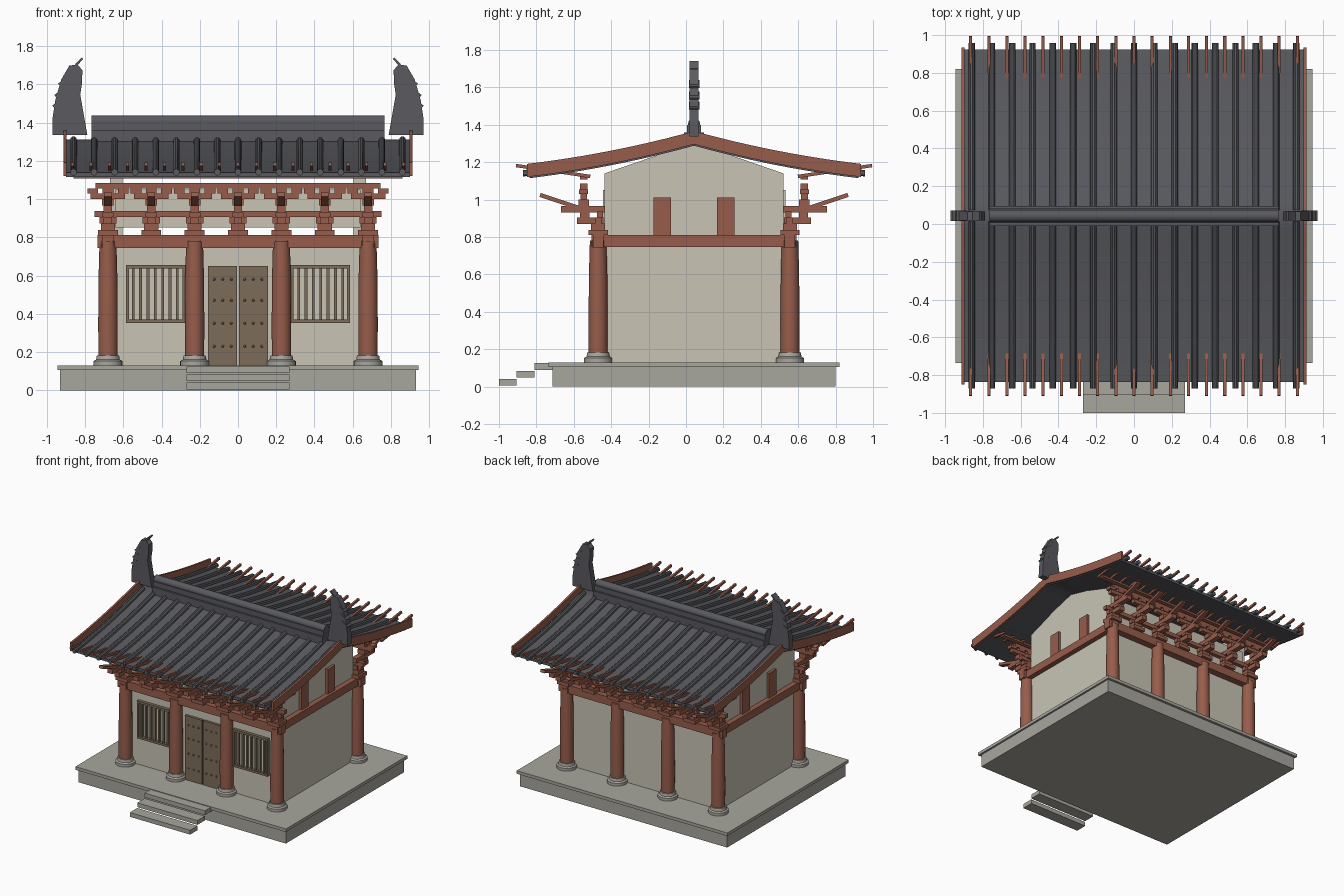
import bpy, bmesh
from math import cos, sin, pi
from mathutils import Matrix, Vector

if "Cube" in bpy.data.objects:
    bpy.data.objects.remove(bpy.data.objects["Cube"])

YC = 0.043  # the hall's centre line, front/back mirror plane


def mat(name, c):
    m = bpy.data.materials.new(name)
    m.diffuse_color = (*c, 1)
    m.use_nodes = True
    m.node_tree.nodes["Principled BSDF"].inputs["Base Color"].default_value = m.diffuse_color
    return m


STONE = mat("stone", (0.39, 0.38, 0.34))
RED = mat("red_timber", (0.31, 0.11, 0.07))
DOOR = mat("brown_timber", (0.20, 0.15, 0.10))
WALL = mat("plaster", (0.58, 0.55, 0.46))
TILE = mat("roof_tile", (0.10, 0.102, 0.115))


class Part:
    """Collects primitives into one named mesh object."""
    def __init__(self, name, material):
        self.name, self.m, self.bm = name, material, bmesh.new()

    def box(self, x0, x1, y0, y1, z0, z1):
        M = Matrix.Translation(((x0 + x1) / 2, (y0 + y1) / 2, (z0 + z1) / 2))
        S = Matrix.Diagonal((abs(x1 - x0), abs(y1 - y0), abs(z1 - z0), 1))
        bmesh.ops.create_cube(self.bm, size=1, matrix=M @ S)

    def dbox(self, s, x0, x1, d0, d1, z0, z1):  # distances from the centre line
        self.box(x0, x1, YC + s * d0, YC + s * d1, z0, z1)

    def beam(self, p, q, w, h):  # slanted square bar
        p, q = Vector(p), Vector(q)
        R = (q - p).to_track_quat('Y', 'Z').to_matrix().to_4x4()
        S = Matrix.Diagonal((w, (q - p).length, h, 1))
        bmesh.ops.create_cube(self.bm, size=1, matrix=Matrix.Translation((p + q) / 2) @ R @ S)

    def rings(self, rings):  # skin a list of rings, with end caps
        vs = [[self.bm.verts.new(p) for p in r] for r in rings]
        n = len(vs[0])
        for a, b in zip(vs, vs[1:]):
            for i in range(n):
                self.bm.faces.new((a[i], a[(i + 1) % n], b[(i + 1) % n], b[i]))
        self.bm.faces.new(vs[0])
        self.bm.faces.new(vs[-1])

    def lathe(self, x, y, prof, n=28):
        self.rings([[(x + r * cos(2 * pi * i / n), y + r * sin(2 * pi * i / n), z)
                     for i in range(n)] for r, z in prof])

    def done(self, smooth=False):
        bmesh.ops.recalc_face_normals(self.bm, faces=self.bm.faces[:])
        me = bpy.data.meshes.new(self.name)
        self.bm.to_mesh(me)
        self.bm.free()
        me.materials.append(self.m)
        o = bpy.data.objects.new(self.name, me)
        bpy.context.collection.objects.link(o)
        if smooth:
            bpy.ops.object.select_all(action='DESELECT')
            o.select_set(True)
            bpy.context.view_layer.objects.active = o
            bpy.ops.object.shade_smooth_by_angle(angle=0.6)


# stone platform and steps
p = Part("platform", STONE)
p.box(-0.93, 0.93, -0.715, 0.80, 0, 0.105)
p.box(-0.945, 0.945, -0.735, 0.82, 0.105, 0.13)
p.done()
p = Part("steps", STONE)
for i in range(3):
    p.box(-0.27, 0.27, -1 + 0.095 * i, -0.905 + 0.095 * i, 0.005 + 0.0425 * i, 0.04 + 0.0425 * i)
p.done()

# columns and their stone bases
COLS = (-0.68, -0.227, 0.227, 0.68)
cols, bases = Part("columns", RED), Part("column_bases", STONE)
for s in (-1, 1):
    for x in COLS:
        y = YC + s * 0.513
        cols.lathe(x, y, [(0.05, 0.175), (0.051, 0.35), (0.049, 0.6), (0.044, 0.78)])
        bases.lathe(x, y, [(0.075, 0.13), (0.075, 0.153), (0.062, 0.16), (0.058, 0.182)])
cols.done(True)
bases.done(True)

# tie beams round the column heads
p = Part("tie_beams", RED)
for s in (-1, 1):
    p.dbox(s, -0.735, 0.735, 0.483, 0.54, 0.745, 0.812)
    p.box(s * 0.65, s * 0.71, YC - 0.548, YC + 0.548, 0.747, 0.81)
p.done()

# plaster walls, bracket infill panels and gables
p = Part("walls", WALL)
for s in (-1, 1):
    p.dbox(s, -0.64, 0.64, 0.45, 0.478, 0.13, 0.75)
    p.dbox(s, -0.64, 0.64, 0.462, 0.488, 0.85, 1.05)
    p.rings([[(x, YC - 0.478, 0.13), (x, YC + 0.478, 0.13), (x, YC + 0.478, 1.14),
              (x, YC, 1.305), (x, YC - 0.478, 1.14)] for x in (s * 0.605, s * 0.668)])
p.done()
p = Part("gable_posts", RED)
for s in (-1, 1):
    for y in (-0.127, 0.213):
        p.box(s * 0.65, s * 0.69, y - 0.046, y + 0.046, 0.80, 1.01)
p.done()

# double door with studs
p = Part("door_leaves", DOOR)
for s in (-1, 1):
    p.box(s * 0.004, s * 0.158, -0.455, -0.43, 0.13, 0.65)
p.done()
p = Part("door_studs", DOOR)
for s in (-1, 1):
    for x in (0.035, 0.08, 0.125):
        for z in (0.23, 0.35, 0.47, 0.58):
            M = Matrix.Translation((s * x, -0.455, z))
            bmesh.ops.create_uvsphere(p.bm, u_segments=8, v_segments=6, radius=0.007, matrix=M)
p.done(True)

# lattice windows
p = Part("windows", DOOR)
for s in (-1, 1):
    for z in (0.352, 0.638):
        p.box(s * 0.275, s * 0.585, -0.46, -0.43, z, z + 0.018)
    for x in (0.275, 0.57):
        p.box(s * x, s * (x + 0.015), -0.458, -0.43, 0.36, 0.65)
    for i in range(7):
        x = 0.31 + i * 0.0385
        p.box(s * x, s * (x + 0.014), -0.452, -0.43, 0.36, 0.65)
p.done()

# bracket sets above the columns and between them
p = Part("bracket_sets", RED)
for s in (-1, 1):
    for i in range(-3, 4):
        x = i * 0.2267
        for w, z0, z1 in ((0.052, 0.81, 0.838), (0.037, 0.838, 0.872)):
            p.dbox(s, x - w, x + w, 0.513 - w, 0.513 + w, z0, z1)
        p.dbox(s, x - 0.045, x + 0.045, 0.495, 0.53, 0.872, 0.905)
        p.dbox(s, x - 0.022, x + 0.022, 0.48, 0.625, 0.87, 0.905)
        p.dbox(s, x - 0.03, x + 0.03, 0.56, 0.61, 0.905, 0.93)
        p.dbox(s, x - 0.022, x + 0.022, 0.475, 0.71, 0.93, 0.965)
        p.dbox(s, x - 0.03, x + 0.03, 0.562, 0.617, 0.965, 1.0)
        p.beam((x, YC + s * 0.56, 0.937), (x, YC + s * 0.823, 1.025), 0.04, 0.022)
        p.dbox(s, x - 0.09, x + 0.09, 0.572, 0.608, 1.0, 1.03)
        for dx in (-0.08, 0, 0.08):
            p.dbox(s, x + dx - 0.028, x + dx + 0.028, 0.566, 0.614, 1.03, 1.055)
p.done()
p = Part("purlins", RED)
for s in (-1, 1):
    p.dbox(s, -0.75, 0.75, 0.488, 0.52, 0.905, 0.937)
    p.dbox(s, -0.745, 0.745, 0.57, 0.61, 1.055, 1.085)
    p.dbox(s, -0.86, 0.86, 0.57, 0.61, 1.108, 1.125)
p.done()

# upturned eave rafters
p = Part("eave_rafters", RED)
for s in (-1, 1):
    for i in range(19):
        x = -0.865 + i * 0.0961
        p.beam((x, YC + s * 0.555, 1.124), (x, YC + s * 0.952, 1.182), 0.016, 0.018)
p.done()


def sag(d):  # roof curve, by distance from the ridge
    return 1.33 - 0.274 * d + 0.0873 * d * d


def band(part, x0, x1, dmax, lo, hi, n=24):
    ds = [dmax * (2 * i / n - 1) for i in range(n + 1)]
    part.rings([[(x, YC + d, sag(abs(d)) + o) for x, o in
                 ((x0, lo), (x1, lo), (x1, hi), (x0, hi))] for d in ds])


# roof surface, tile ribs and barge boards
p = Part("roof_surface", TILE)
band(p, -0.9, 0.9, 0.88, -0.042, -0.018)
p.done(True)
p = Part("tile_ribs", TILE)
for s in (-1, 1):
    for i in range(17):
        x = -0.86 + i * 0.1075
        p.rings([[(x + 0.017 * cos(k * pi / 5), YC + s * d, sag(d) - 0.012 + 0.018 * sin(k * pi / 5))
                  for k in range(10)] for d in [0.03 + 0.885 * j / 10 for j in range(11)]])
p.done(True)
p = Part("barge_boards", RED)
for s in (-1, 1):
    band(p, s * 0.897, s * 0.912, 0.892, -0.034, 0.036)
p.done(True)

# main ridge
p = Part("main_ridge", TILE)
p.box(-0.765, 0.765, YC - 0.053, YC + 0.053, 1.30, 1.36)
p.box(-0.765, 0.765, YC - 0.038, YC + 0.038, 1.36, 1.40)
p.rings([[(x, YC + 0.032 * cos(k * pi / 8), 1.405 + 0.032 * sin(k * pi / 8)) for k in range(16)]
         for x in (-0.765, 0.765)])
p.done(True)

# curled ridge-end ornaments with fins and a spike
OUT = [(0.971, 1.336), (0.788, 1.336), (0.808, 1.45), (0.825, 1.546), (0.815, 1.61), (0.814, 1.675),
       (0.84, 1.703), (0.882, 1.698), (0.924, 1.625), (0.955, 1.52), (0.97, 1.42)]
p = Part("ridge_end_ornaments", TILE)
for s in (-1, 1):
    p.rings([[(s * x, YC + w, z) for x, z in OUT] for w in (-0.024, 0.024)])
    p.beam((s * 0.875, YC, 1.67), (s * 0.813, YC, 1.737), 0.05, 0.012)
    for x, z in ((0.95, 1.49), (0.94, 1.545), (0.92, 1.605)):
        p.beam((s * (x - 0.03), YC, z + 0.03), (s * (x + 0.018), YC, z - 0.005), 0.056, 0.01)
p.done()
